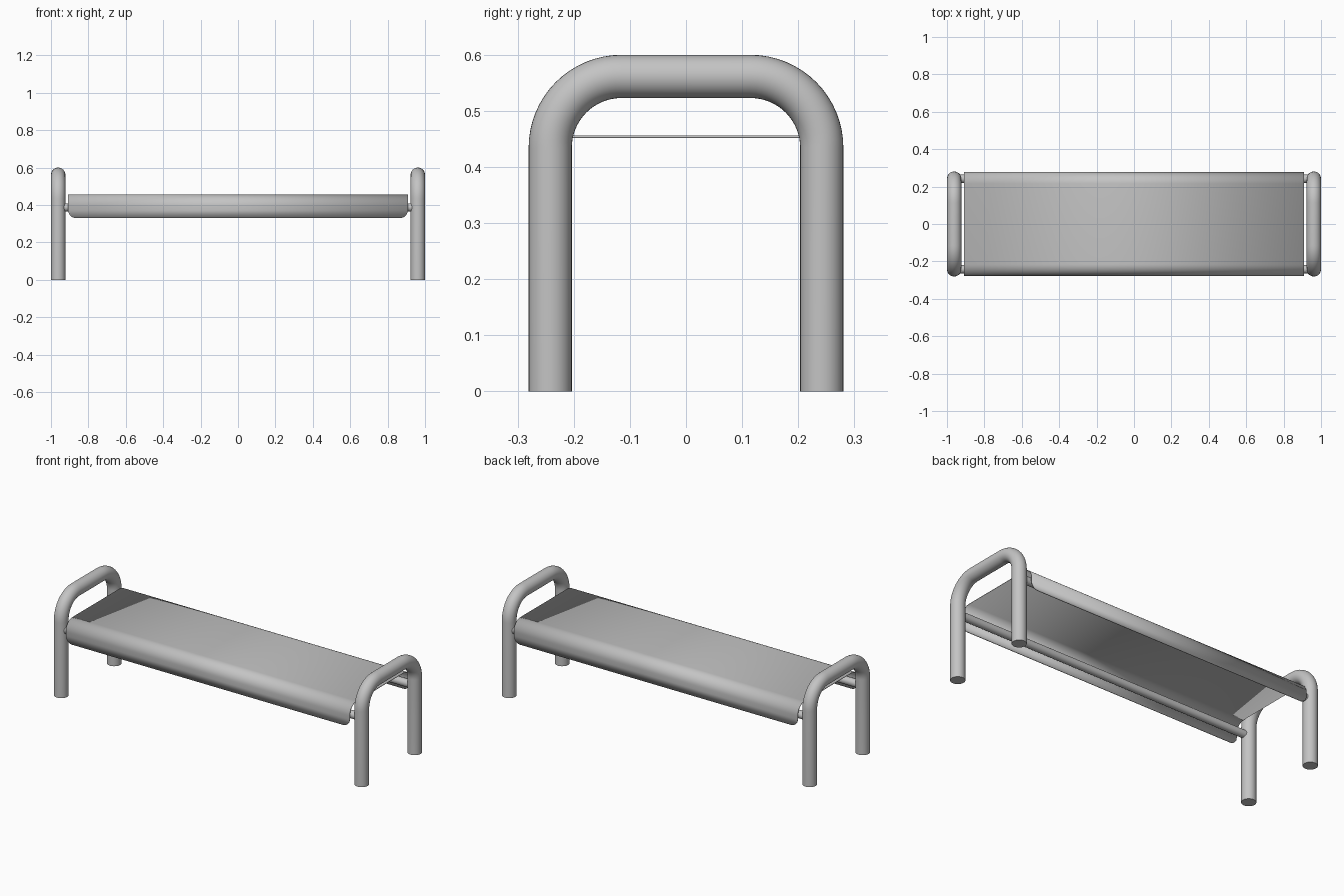
import bpy, bmesh
from math import sin, cos, pi, sqrt, radians
from mathutils import Vector

cube = bpy.data.objects.get("Cube")
if cube:
    bpy.data.objects.remove(cube, do_unlink=True)

metal = bpy.data.materials.new("grey_metal")
metal.use_nodes = True
grey = (0.55, 0.55, 0.55, 1)
metal.diffuse_color = grey
metal.node_tree.nodes["Principled BSDF"].inputs["Base Color"].default_value = grey

TUBE_R, LEG_X, LEG_Y, TOP_Z = 0.0385, 0.9615, 0.242, 0.5615
BEND = 0.127
RAIL_R, RAIL_Z = 0.022, 0.387
SEAT_X, SEAT_Y, SEAT_Z, FLAP_Z = 0.908, 0.277, 0.456, 0.33
ROLL, CORNER, SHEET = 0.062, 0.042, 0.004


def finish(name, bm):
    bmesh.ops.recalc_face_normals(bm, faces=bm.faces)
    mesh = bpy.data.meshes.new(name)
    bm.to_mesh(mesh)
    bm.free()
    mesh.materials.append(metal)
    obj = bpy.data.objects.new(name, mesh)
    bpy.context.collection.objects.link(obj)
    return obj


def smooth(obj):
    bpy.ops.object.select_all(action='DESELECT')
    obj.select_set(True)
    bpy.context.view_layer.objects.active = obj
    bpy.ops.object.shade_smooth_by_angle(angle=radians(35))


def bridge(bm, a, b, closed):
    n = len(a)
    for i in range(n if closed else n - 1):
        j = (i + 1) % n
        bm.faces.new((a[i], a[j], b[j], b[i]))


def sweep(name, path, radius, side, sides=32):
    """Capped round tube along a planar path; side is the plane's normal."""
    bm = bmesh.new()
    rings = []
    for point, tangent in path:
        across = tangent.cross(side)
        rings.append([bm.verts.new(point + radius * (side * cos(t) + across * sin(t)))
                      for t in (2 * pi * k / sides for k in range(sides))])
    for a, b in zip(rings, rings[1:]):
        bridge(bm, a, b, True)
    bm.faces.new(rings[0])
    bm.faces.new(rings[-1])
    obj = finish(name, bm)
    smooth(obj)
    return obj


def quarter(steps):
    return [pi / 2 * k / steps for k in range(steps + 1)]


# End frames: one bent tube each, legs joined by a rounded top
for label, x in (("right", -LEG_X), ("left", LEG_X)):
    cy, cz = LEG_Y - BEND, TOP_Z - BEND
    path = [(Vector((x, -LEG_Y, 0)), Vector((0, 0, 1)))]
    for a in quarter(16):
        path.append((Vector((x, -cy - BEND * cos(a), cz + BEND * sin(a))),
                     Vector((0, sin(a), cos(a)))))
    for a in quarter(16):
        path.append((Vector((x, cy + BEND * sin(a), cz + BEND * cos(a))),
                     Vector((0, cos(a), -sin(a)))))
    path.append((Vector((x, LEG_Y, 0)), Vector((0, 0, -1))))
    sweep(label + "_end_frame", path, TUBE_R, Vector((1, 0, 0)))

# Rails running between the end frames beneath the seat edges
for label, y in (("front", -LEG_Y), ("back", LEG_Y)):
    along = Vector((1, 0, 0))
    path = [(Vector((x, y, RAIL_Z)), along) for x in (-LEG_X, LEG_X)]
    sweep(label + "_rail", path, RAIL_R, Vector((0, 0, 1)), 24)

# Seat sheet: flat top rolled down into flaps with rounded lower corners
half = [(SEAT_Y - ROLL + ROLL * sin(a), SEAT_Z - ROLL + ROLL * cos(a))
        for a in quarter(12)]
half += [(SEAT_Y, FLAP_Z + CORNER * (1 - sin(a))) for a in quarter(8)]
profile = [(-y, z) for y, z in reversed(half)] + half

bm = bmesh.new()
rows = []
for y, z in profile:
    drop = max(0, CORNER - (z - FLAP_Z))
    hx = SEAT_X - CORNER + sqrt(max(0, CORNER ** 2 - drop ** 2))
    rows.append([bm.verts.new((x, y, z)) for x in (-hx, hx)])
for a, b in zip(rows, rows[1:]):
    bridge(bm, a, b, False)
seat = finish("seat_sheet", bm)
# Make the flat top face upward so the thickness grows inward
if max(seat.data.polygons, key=lambda p: p.area).normal.z < 0:
    seat.data.flip_normals()
solid = seat.modifiers.new("thickness", 'SOLIDIFY')
solid.thickness = SHEET
solid.offset = -1
smooth(seat)
